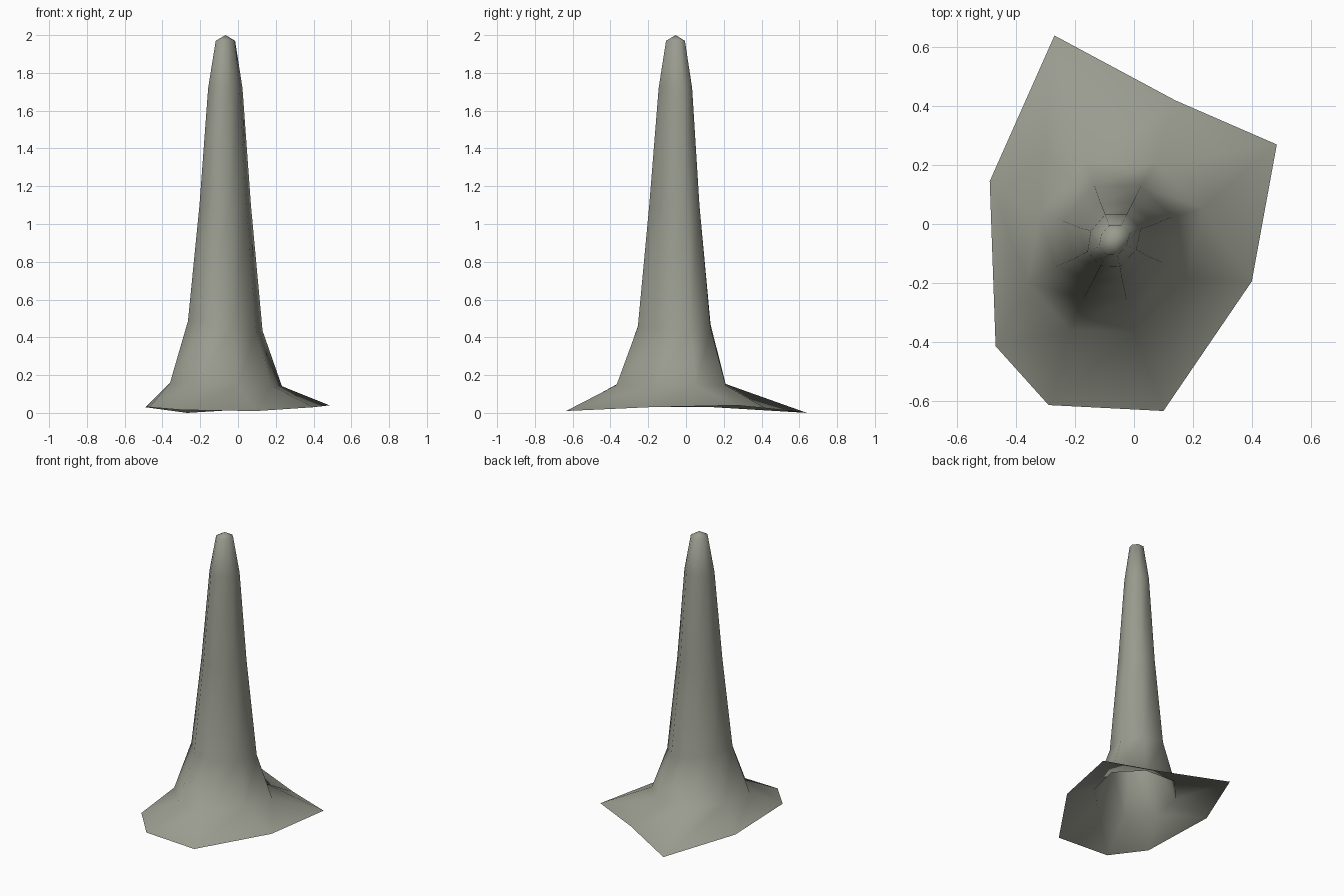
import bpy
import bmesh
from mathutils import Vector

cube = bpy.data.objects.get("Cube")
if cube:
    bpy.data.objects.remove(cube, do_unlink=True)

# Stone material
stone = bpy.data.materials.new("grey_green_stone")
stone.use_nodes = True
colour = (0.32, 0.33, 0.275, 1)
stone.diffuse_color = colour
bsdf = stone.node_tree.nodes["Principled BSDF"]
bsdf.inputs["Base Color"].default_value = colour
bsdf.inputs["Roughness"].default_value = 0.9

# Irregular eight-sided cross-section of the column, relative to its axis
section = [(-0.07, 0.19), (0.09, 0.19), (0.195, 0.085), (0.16, -0.07),
           (0.04, -0.195), (-0.105, -0.19), (-0.2, -0.085), (-0.175, 0.07)]

# Ragged outline of the spreading foot
foot = [(-0.27, 0.64, 0), (0.14, 0.42, 0.025), (0.485, 0.27, 0.04), (0.40, -0.195, 0.03),
        (0.10, -0.635, 0.01), (-0.29, -0.615, 0.015), (-0.47, -0.415, 0.03), (-0.49, 0.145, 0.03)]

# Column levels: scale, axis x, axis y, height, tilt
levels = [(1.5, -0.06, -0.075, 0.15, -0.03),
          (1.0, -0.065, -0.06, 0.46, -0.13),
          (0.69, -0.066, -0.06, 1.1, 0),
          (0.46, -0.066, -0.055, 1.72, 0),
          (0.26, -0.066, -0.055, 1.97, 0)]

bm = bmesh.new()
rings = [[bm.verts.new(p) for p in foot]]
for scale, cx, cy, z, tilt in levels:
    rings.append([bm.verts.new(Vector((cx + x * scale, cy + y * scale, z + x * scale * tilt)))
                  for x, y in section])

# Skin between neighbouring rings, leaving the underside open
n = len(section)
for low, high in zip(rings, rings[1:]):
    for i in range(n):
        j = (i + 1) % n
        bm.faces.new((low[j], low[i], high[i], high[j]))

# Blunt tip
tip = bm.verts.new((-0.066, -0.055, 2.0))
for i in range(n):
    bm.faces.new((rings[-1][(i + 1) % n], rings[-1][i], tip))

bm.normal_update()
if tip.normal.z < 0:
    bmesh.ops.reverse_faces(bm, faces=bm.faces[:])
for face in bm.faces:
    face.smooth = True

mesh = bpy.data.meshes.new("stalagmite")
bm.to_mesh(mesh)
bm.free()
mesh.materials.append(stone)
spire = bpy.data.objects.new("stalagmite", mesh)
bpy.context.collection.objects.link(spire)
